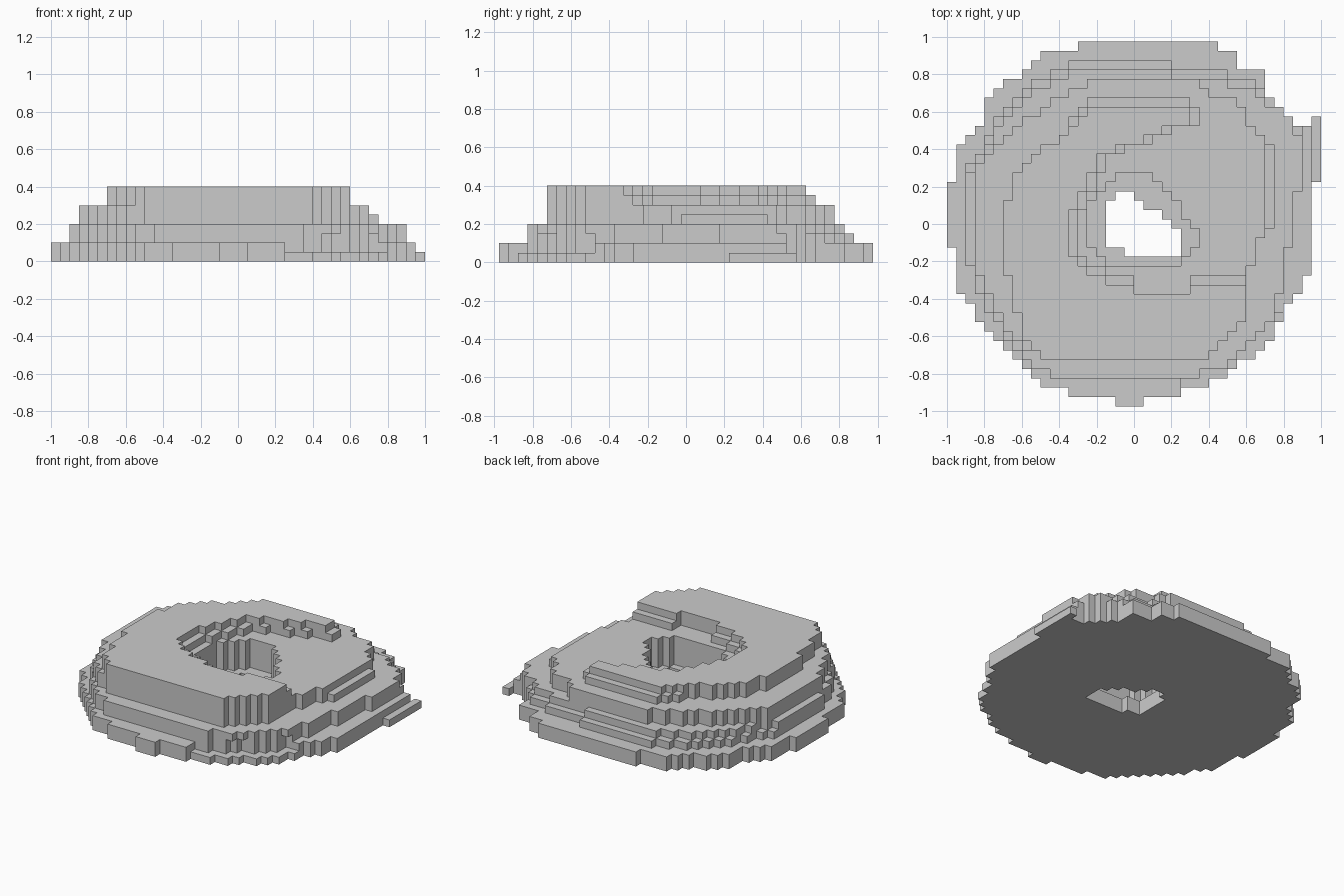
import bpy
import bmesh
import math
from mathutils import Vector

cube = bpy.data.objects.get("Cube")
if cube:
    bpy.data.objects.remove(cube, do_unlink=True)

CELL = 0.05
COLS, ROWS = 20, 19.5     # half extents in cells

stone = bpy.data.materials.new("stone_grey")
stone.use_nodes = True
GREY = (0.6, 0.6, 0.6, 1)
stone.diffuse_color = GREY
stone.node_tree.nodes["Principled BSDF"].inputs["Base Color"].default_value = GREY

# Outlines in cell units, walked clockwise from the back left
BASE = [(-6, 19.5), (9, 19.5), (9, 18.5), (11, 18.5), (11, 16.5), (14, 16.5),
        (14, 14.5), (18, 10.5), (19, 10.5), (19, -5.5), (18, -5.5), (18, -7.5),
        (16, -8.5), (15, -12.5), (12, -14.5), (8, -17), (3, -18.5), (1, -18.5),
        (1, -19.5), (-2, -19.5), (-2, -18.5), (-7, -18.5), (-7, -17.5),
        (-10, -17.5), (-10, -16.5), (-15, -12.5), (-19, -6.5), (-19, -2.5),
        (-20, -2.5), (-20, 4.5), (-19, 4.5), (-19, 7.5), (-16, 10.5),
        (-16, 13.5), (-10, 17.5), (-10, 18.5), (-6, 18.5)]
LOWER = [(-6, 16.5), (1, 16.5), (8, 15.5), (13, 14), (16, 12), (18, 9), (18, 6),
         (16, -5), (15, -10), (10, -15), (6, -16.5), (-8, -16.5), (-13, -13.5),
         (-17, -6.5), (-18, -1.5), (-18, 4.5), (-14, 11), (-10, 14.5)]
MIDDLE = [(-4, 15.5), (7, 15.5), (7, 14.5), (11, 13), (14, 8.5), (14, -0.5),
          (12, -5.5), (12, -10.5), (8, -13.5), (8, -14.5), (-9, -14.5),
          (-13, -12.5), (-17, -5), (-17, 5.5), (-13, 10.5), (-6, 14.5)]
TOP = [(-4, 12.5), (6, 12.5), (6, 10.5), (4, 10.5), (3, 9.5), (-1, 8.5),
       (-4, 7), (-5, 4.5), (-7, 0.5), (-7, -2.5), (-4, -5.5), (2, -7.5),
       (6, -7.5), (6, -6.5), (12, -6.5), (12, -10.5), (8, -13.5), (8, -14.5),
       (-9, -14.5), (-12, -11.5), (-14, -4), (-14, 0.5), (-12, 6.5), (-6, 10.5)]
HOLE = [(-2, 3.5), (0, 3.5), (0, 2.5), (1, 2.5), (1, 1.5), (3, 1.5), (3, 0.5),
        (4, 0.5), (4, -0.5), (5, -0.5), (5, -3.5), (-1, -3.5), (-1, -2.5),
        (-3, -2.5), (-3, 2.5), (-2, 2.5)]
BASIN = [(-2, 5.5), (1, 5.5), (4, 3.5), (7, -1.5), (6, -3.5), (4, -4.5),
         (-2, -4.5), (-5, -2.5), (-5, 1.5)]


def inside(x, y, outline):
    hit = False
    for (ax, ay), (bx, by) in zip(outline, outline[1:] + outline[:1]):
        if (ay > y) != (by > y) and x < ax + (y - ay) * (bx - ax) / (by - ay):
            hit = not hit
    return hit


def raster(outline):
    """Cells (column, row) whose centre lies inside the outline."""
    return {(i, j) for i in range(-COLS, COLS) for j in range(2 * COLS)
            if inside(i + 0.5, j + 0.5 - ROWS, outline)}


def grow(cells, *steps):
    """Cells plus copies of them shifted by each step."""
    return cells.union(*({(i + dx, j + dy) for i, j in cells} for dx, dy in steps))


hole = raster(HOLE)
basin = raster(BASIN) | hole
base = raster(BASE) - hole
lower, middle, top = (raster(o) - basin for o in (LOWER, MIDDLE, TOP))

# Small ledges between the main steps
base_upper = {(i, j) for i, j in base
              if not (i > 4 and j < 10 and (i + 1, j - 1) not in base)}
base_lower = base | {(19, j) for j in range(24, 31)}           # side tab
lower_ledge = grow(lower, (0, 1)) & base_upper - basin
middle_ledge = middle | {(14, j) for j in range(19, 28)}
top_ledge = top | {(i, j) for i, j in grow(top, (0, 1), (1, 0)) - basin
                   if -8 < i < 12 and j > 12}

parts = {
    "base_disc": [base_lower, base_upper],
    "lower_terrace": [lower_ledge, lower],
    "middle_terrace": [middle_ledge | top, middle | top],
    "spiral_top": [top_ledge, top],
}
layers = [layer for pair in parts.values() for layer in pair]
solid = {(i, j, k) for k, layer in enumerate(layers) for i, j in layer}


def add_cell_faces(bm, cell):
    """Outer faces of one block, leaving out those against another block."""
    centre = Vector(cell) + Vector((0.5, 0.5 - ROWS, 0.5))
    for axis in range(3):
        for sign in (-1, 1):
            n = Vector((0, 0, 0))
            n[axis] = sign
            if tuple(int(a + b) for a, b in zip(cell, n)) in solid:
                continue
            u = Vector((0, 0, 0))
            u[(axis + 1) % 3] = 0.5
            v = n.cross(u)
            mid = centre + n / 2
            ring = (mid - u - v, mid + u - v, mid + u + v, mid - u + v)
            bm.faces.new([bm.verts.new(p * CELL) for p in ring])


# Build each tier as one welded, flat-faced mesh
for number, (name, pair) in enumerate(parts.items()):
    bm = bmesh.new()
    for step, layer in enumerate(pair):
        for i, j in sorted(layer):
            add_cell_faces(bm, (i, j, number * 2 + step))
    bmesh.ops.remove_doubles(bm, verts=bm.verts, dist=CELL / 50)
    bmesh.ops.dissolve_limit(bm, angle_limit=math.radians(1),
                             verts=bm.verts, edges=bm.edges)
    mesh = bpy.data.meshes.new(name)
    bm.to_mesh(mesh)
    bm.free()
    mesh.materials.append(stone)
    bpy.context.collection.objects.link(bpy.data.objects.new(name, mesh))
